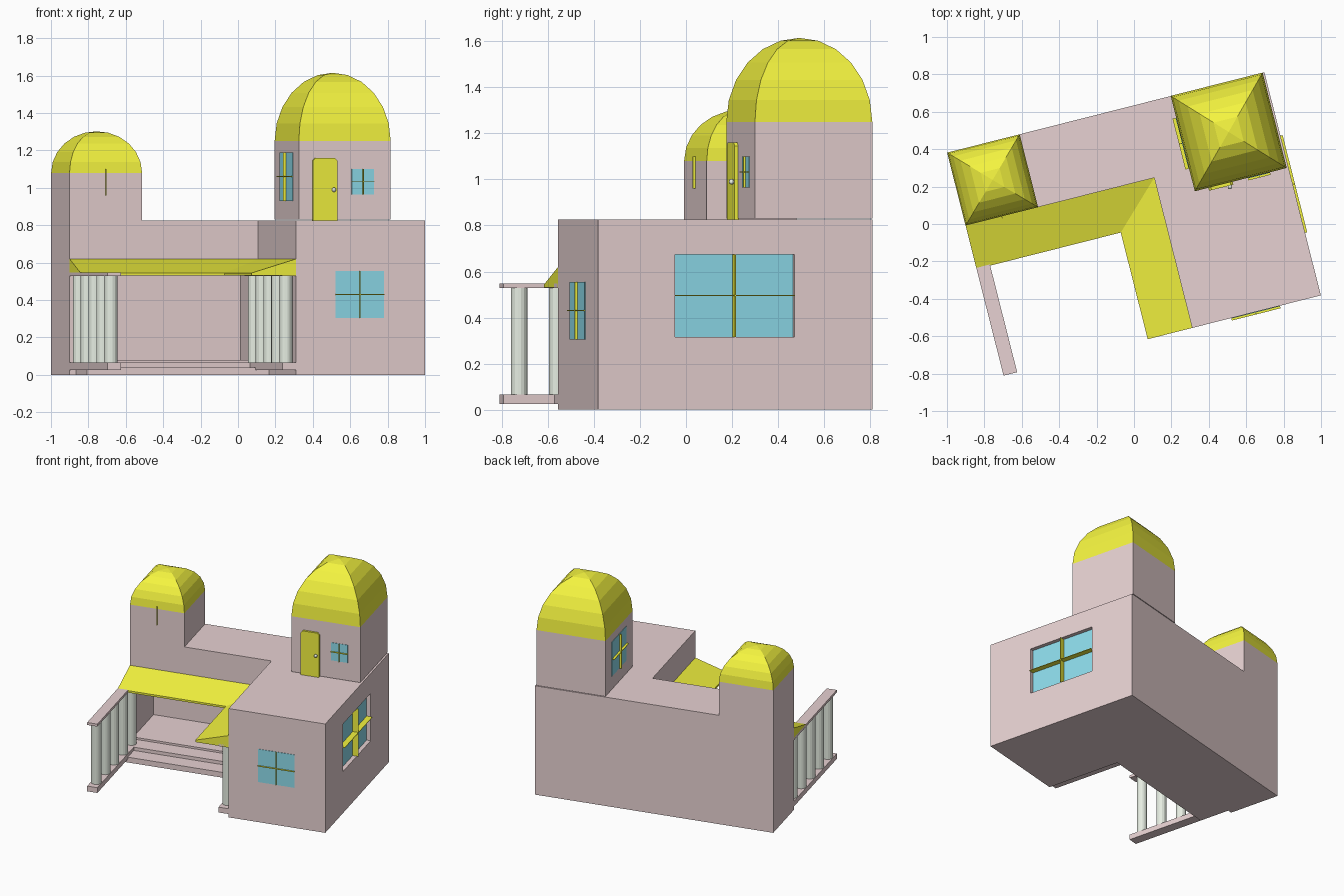
import bpy, bmesh, math
from mathutils import Matrix

if "Cube" in bpy.data.objects:
    bpy.data.objects.remove(bpy.data.objects["Cube"])

ROT = Matrix.Rotation(math.radians(14.2), 4, 'Z')  # whole house is turned on the plot


def mat(name, rgb):
    m = bpy.data.materials.new(name)
    m.diffuse_color = (*rgb, 1)
    m.use_nodes = True
    m.node_tree.nodes["Principled BSDF"].inputs["Base Color"].default_value = m.diffuse_color
    return m


PINK = mat("pink_plaster", (0.80, 0.64, 0.645))
YELLOW = mat("yellow", (0.90, 0.90, 0.05))
BLUE = mat("glass_blue", (0.27, 0.72, 0.84))
PALE = mat("pale_column", (0.80, 0.86, 0.77))


def finish(name, bm, m):
    bmesh.ops.recalc_face_normals(bm, faces=bm.faces[:])
    me = bpy.data.meshes.new(name)
    bm.to_mesh(me)
    bm.free()
    me.materials.append(m)
    ob = bpy.data.objects.new(name, me)
    bpy.context.collection.objects.link(ob)
    ob.matrix_world = ROT
    return ob


def prism(name, profile, vec, m):
    """Extrude a closed 3D profile along vec."""
    bm = bmesh.new()
    a = [bm.verts.new(p) for p in profile]
    b = [bm.verts.new([p[i] + vec[i] for i in range(3)]) for p in profile]
    n = len(a)
    bm.faces.new(a)
    bm.faces.new(b[::-1])
    for i in range(n):
        bm.faces.new((a[i], a[(i + 1) % n], b[(i + 1) % n], b[i]))
    return finish(name, bm, m)


def box(name, x0, x1, y0, y1, z0, z1, m=PINK):
    return prism(name, [(x0, y0, z0), (x1, y0, z0), (x1, y1, z0), (x0, y1, z0)],
                 (0, 0, z1 - z0), m)


def dome(name, x0, x1, y0, y1, z0, h, n=6):
    """Square dome: rings shrinking along a quarter ellipse."""
    cx, cy, hx, hy = (x0 + x1) / 2, (y0 + y1) / 2, (x1 - x0) / 2, (y1 - y0) / 2
    bm = bmesh.new()
    prev = None
    for i in range(n):
        t = math.pi / 2 * i / n
        c, z = math.cos(t), z0 + h * math.sin(t)
        ring = [bm.verts.new((cx + sx * hx * c, cy + sy * hy * c, z))
                for sx, sy in ((-1, -1), (1, -1), (1, 1), (-1, 1))]
        if prev:
            for k in range(4):
                bm.faces.new((prev[k], prev[(k + 1) % 4], ring[(k + 1) % 4], ring[k]))
        else:
            bm.faces.new(ring[::-1])
        prev = ring
    top = bm.verts.new((cx, cy, z0 + h))
    for k in range(4):
        bm.faces.new((prev[k], prev[(k + 1) % 4], top))
    finish(name, bm, YELLOW)


def window(name, axis, wall, out, a0, a1, z0, z1, inset=-0.003, proud=0.014):
    """Glass pane plus a thin cross of bars; axis is the wall's normal axis, out its sign."""
    def slab(part, d0, d1, b0, b1, c0, c1, m):
        w0, w1 = sorted((wall + out * d0, wall + out * d1))
        if axis == 'x':
            box(name + part, w0, w1, b0, b1, c0, c1, m)
        else:
            box(name + part, b0, b1, w0, w1, c0, c1, m)
    am, zm, t = (a0 + a1) / 2, (z0 + z1) / 2, 0.002
    slab("_glass", -inset - 0.01, -inset, a0, a1, z0, z1, BLUE)
    slab("_upright_bar", -inset - 0.005, proud, am - t, am + t, z0, z1, YELLOW)
    slab("_cross_bar", -inset - 0.005, proud, a0, a1, zm - t, zm + t, YELLOW)


L, R, F, B = -0.875, 0.875, -0.615, 0.615   # outer limits of the house
WX, WY = 0.165, 0.213                       # inner faces of the two wings
ROOF = 0.825

# right wing, with a recess for its large side window
wing = box("right_wing", WX, R, F, B, 0, ROOF)
cut = box("side_window_cutter", R - 0.04, R + 0.1, -0.27, 0.265, 0.315, 0.675)
cut.hide_render = True
cut.hide_viewport = True
mod = wing.modifiers.new("recess", 'BOOLEAN')
mod.object = cut
mod.operation = 'DIFFERENCE'
mod.solver = 'EXACT'

# left wing: open room with thin walls below a solid upper storey
box("left_wing_upper", L, WX, WY, B, 0.57, ROOF)
box("left_wing_back_wall", L, WX, B - 0.012, B, 0, 0.57)
box("left_wing_side_wall", L, L + 0.025, WY, B - 0.012, 0, 0.57)
box("room_floor", L + 0.025, WX, WY, B - 0.012, 0, 0.08)

# porch steps
box("lower_step", L + 0.035, WX, -0.027, WY, 0, 0.04)
box("upper_step", L + 0.035, WX, 0.09, WY, 0.04, 0.065)

# porch roofs, meeting in a valley
EX, EY = -0.08, -0.027
prism("left_porch_roof", [(L, WY, 0.53), (L, EY, 0.53), (L, EY, 0.545), (L, WY, 0.62)],
      (WX - L, 0, 0), YELLOW)
prism("right_porch_roof", [(WX, F, 0.53), (EX, F, 0.53), (EX, F, 0.545), (WX, F, 0.62)],
      (0, WY - F, 0), YELLOW)

# two balustrades
for side, x0 in (("left", L), ("right", WX - 0.075)):
    box(side + "_bottom_rail", x0, x0 + 0.075, F, WY, 0.025, 0.065)
    box(side + "_top_rail", x0, x0 + 0.075, F, WY, 0.528, 0.547)
    for i in range(5):
        bm = bmesh.new()
        bmesh.ops.create_cone(bm, cap_ends=True, segments=16, radius1=0.036, radius2=0.036,
                              depth=0.465, matrix=Matrix.Translation(
                                  (x0 + 0.0375, -0.536 + 0.17 * i, 0.2975)))
        finish(f"{side}_column_{i + 1}", bm, PALE)

# towers
TX0, TX1, TY0, TY1 = 0.358, 0.865, 0.09, 0.616
box("right_tower", TX0, TX1, TY0, TY1, 0.83, 1.25)
dome("right_tower_dome", TX0, TX1, TY0, TY1, 1.25, 0.365)
box("left_tower", L, -0.475, WY, B, 0.81, 1.08)
dome("left_tower_dome", L, -0.475, WY, B, 1.08, 0.222)

# windows
window("side_window", 'x', R, 1, -0.27, 0.265, 0.315, 0.675, inset=0.03, proud=0.012)
window("front_window", 'y', F, -1, 0.381, 0.649, 0.305, 0.555)
window("tower_front_window", 'y', TY0, -1, 0.65, 0.773, 0.965, 1.10)
window("tower_side_window", 'x', TX0, -1, 0.215, 0.495, 0.93, 1.19, proud=0.02)
box("left_tower_bar", -0.677, -0.673, WY - 0.012, WY, 0.96, 1.10, YELLOW)

# tower door with clipped top corners, and its knob
d0, d1, dt, c = 0.433, 0.567, 1.16, 0.014
prism("tower_door", [(d0, 0.074, 0.826), (d1, 0.074, 0.826), (d1, 0.074, dt - c),
                     (d1 - c, 0.074, dt), (d0 + c, 0.074, dt), (d0, 0.074, dt - c)],
      (0, 0.02, 0), YELLOW)
bm = bmesh.new()
bmesh.ops.create_uvsphere(bm, u_segments=12, v_segments=8, radius=0.012,
                          matrix=Matrix.Translation((0.546, 0.066, 0.99)))
finish("door_knob", bm, PALE)
